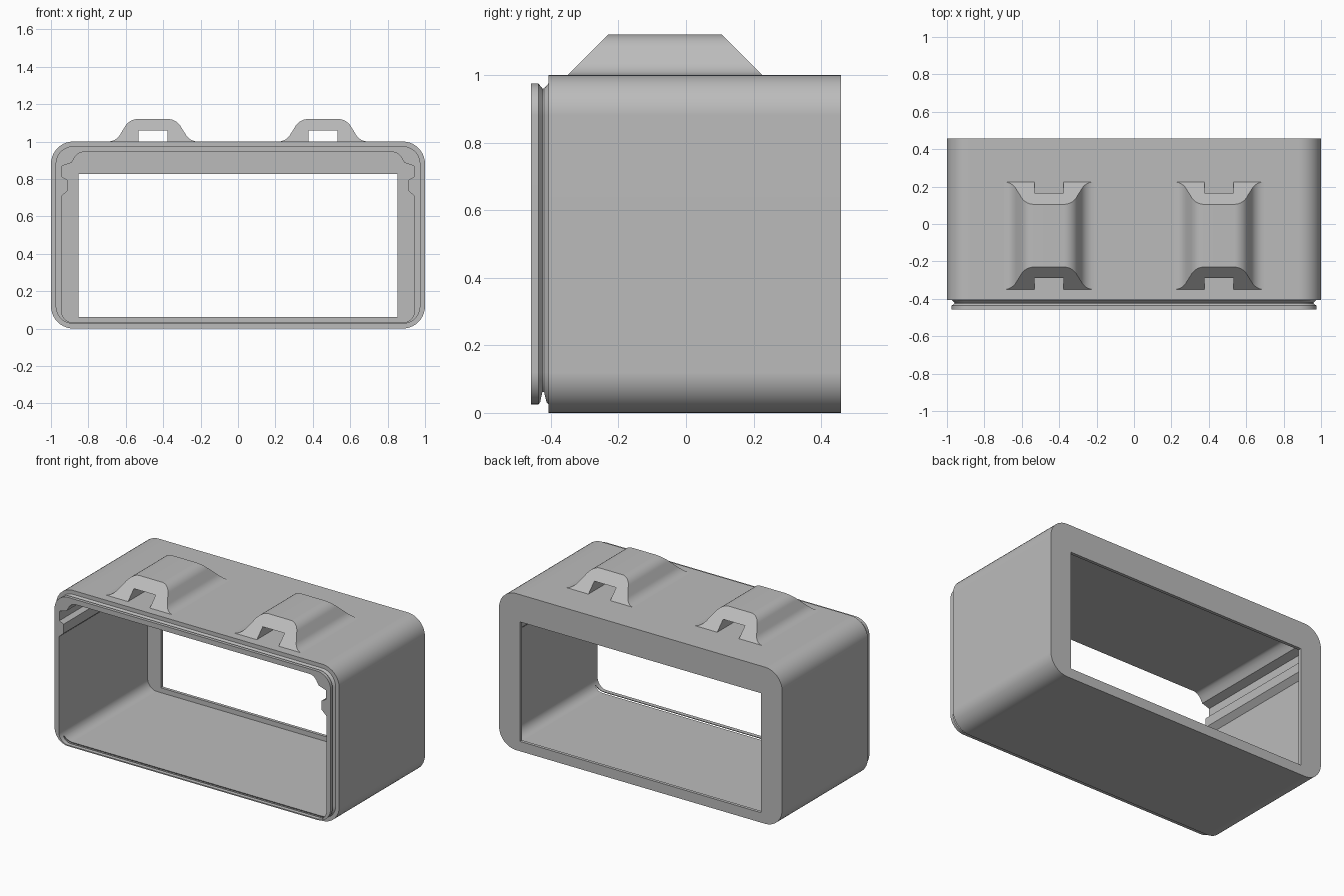
import bpy, bmesh, math

if "Cube" in bpy.data.objects:
    bpy.data.objects.remove(bpy.data.objects["Cube"], do_unlink=True)

grey = bpy.data.materials.new("mid grey")
grey.use_nodes = True
grey.diffuse_color = (0.5, 0.5, 0.5, 1)
grey.node_tree.nodes["Principled BSDF"].inputs["Base Color"].default_value = (0.5, 0.5, 0.5, 1)


def loft(name, rings):
    """Skin a closed solid through rings of equal length, capped at both ends."""
    bm = bmesh.new()
    loops = [[bm.verts.new(p) for p in ring] for ring in rings]
    for a, b in zip(loops, loops[1:]):
        for i in range(len(a)):
            j = (i + 1) % len(a)
            bm.faces.new((a[i], a[j], b[j], b[i]))
    bm.faces.new(loops[0])
    bm.faces.new(loops[-1])
    bmesh.ops.recalc_face_normals(bm, faces=bm.faces)
    mesh = bpy.data.meshes.new(name)
    bm.to_mesh(mesh)
    bm.free()
    mesh.materials.append(grey)
    obj = bpy.data.objects.new(name, mesh)
    bpy.context.collection.objects.link(obj)
    return obj


def arc(cx, cz, r, start, end, steps=10):
    """Points on a circular arc in the xz plane, angles in degrees."""
    angles = [math.radians(start + (end - start) * i / steps) for i in range(steps + 1)]
    return [(cx + r * math.cos(a), cz + r * math.sin(a)) for a in angles]


def mirrored(half):
    """Complete a right-hand profile with its mirror image."""
    return half + [(-x, z) for x, z in reversed(half)]


def at_y(profile, y):
    return [(x, y, z) for x, z in profile]


def shell_ring(inset, y):
    c, r = 0.12, 0.12 - inset
    half = arc(1 - c, c, r, -90, 0) + arc(1 - c, 1 - c, r, 0, 90)
    return at_y(mirrored(half), y)


def activate(obj):
    bpy.ops.object.select_all(action="DESELECT")
    obj.select_set(True)
    bpy.context.view_layer.objects.active = obj


def cut(target, cutter):
    cutter.hide_render = True
    mod = target.modifiers.new("cut", "BOOLEAN")
    mod.operation, mod.solver, mod.object = "DIFFERENCE", "EXACT", cutter
    activate(target)
    bpy.ops.object.modifier_apply(modifier=mod.name)
    bpy.data.objects.remove(cutter, do_unlink=True)


def smooth(obj):
    activate(obj)
    bpy.ops.object.shade_smooth_by_angle(angle=math.radians(25))
    obj.modifiers.new("even_shading", "WEIGHTED_NORMAL").keep_sharp = True


# Rounded housing with a grooved sealing lip at the front
housing = loft("housing", [shell_ring(i, y) for i, y in (
    (0.025, -0.458), (0.025, -0.437), (0.04, -0.425), (0.04, -0.42),
    (0.025, -0.407), (0, -0.407), (0, 0.458))])

# Interior with a rail and a corner ledge along each side
side = arc(0.88, 0.097, 0.065, -90, 0) + [
    (0.945, 0.706), (0.912, 0.736), (0.912, 0.795), (0.941, 0.81),
    (0.941, 0.87), (0.89, 0.886), (0.882, 0.9), (0.872, 0.918),
    (0.855, 0.935), (0.834, 0.943)]
cavity = mirrored(side)
cut(housing, loft("cavity_cutter", [at_y(cavity, -0.6), at_y(cavity, 0.438)]))

# Rectangular opening through the thin back wall
opening = mirrored([(0.852, 0.063), (0.852, 0.826)])
cut(housing, loft("opening_cutter", [at_y(opening, 0.3), at_y(opening, 0.6)]))
smooth(housing)

# Flared tunnel brackets on top, with sloping ends
flare = (arc(0.24, 0.075, 0.075, 270, 205, 8)
         + arc(0.08, 0.04, 0.08, 25, 90, 8))
bracket = mirrored([(0.077, 0)] + flare) + [(-0.077, 0.06), (0.077, 0.06)]
for name, cx in (("right_bracket", -0.455), ("left_bracket", 0.455)):
    front = [(cx + x, -0.35 + h, 1 + h) for x, h in bracket]
    back = [(cx + x, 0.225 - h, 1 + h) for x, h in bracket]
    smooth(loft(name, [front, back]))
